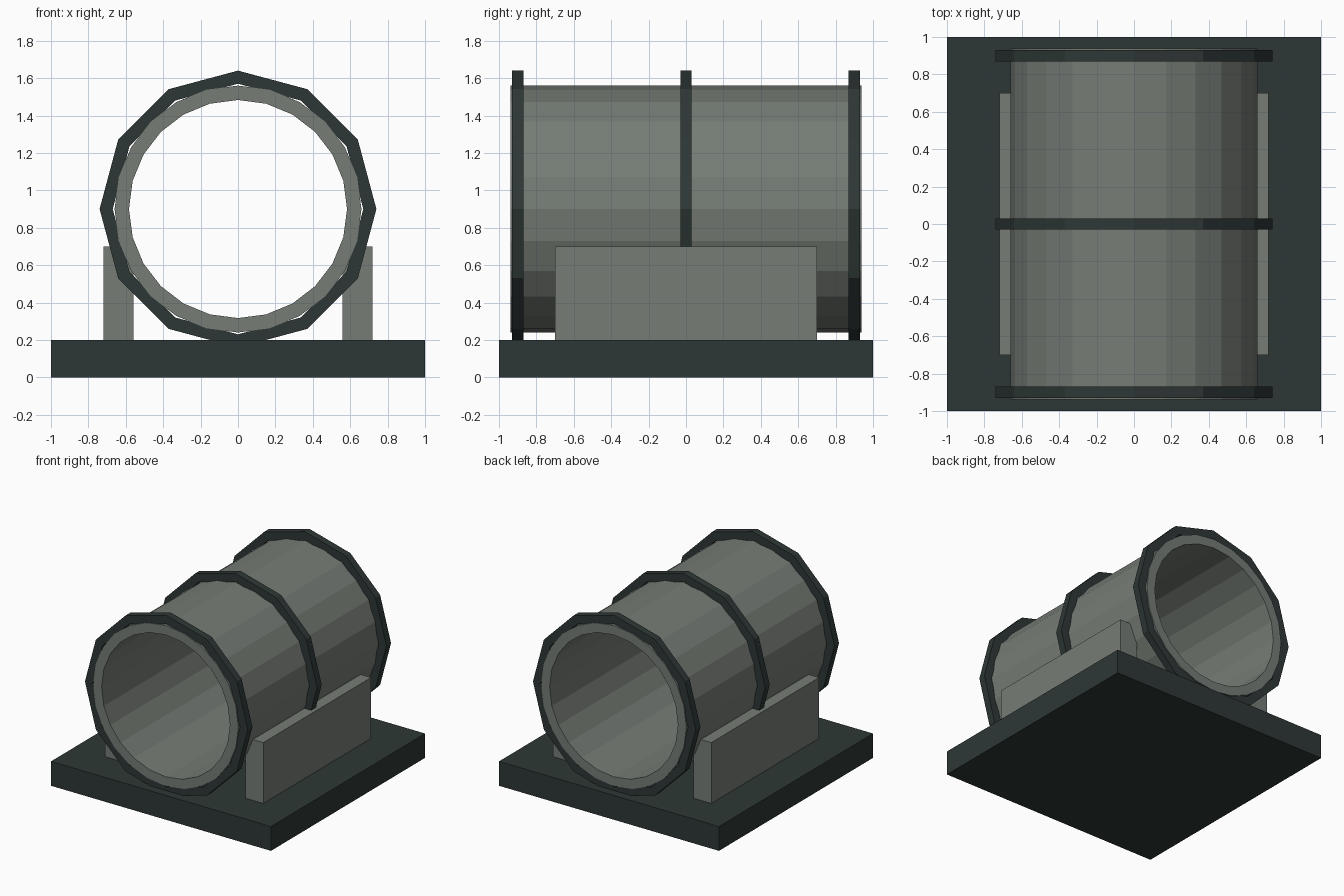
import bpy, bmesh, math

if "Cube" in bpy.data.objects:
    bpy.data.objects.remove(bpy.data.objects["Cube"])


def material(name, rgb):
    m = bpy.data.materials.new(name)
    m.diffuse_color = (*rgb, 1)
    m.use_nodes = True
    m.node_tree.nodes["Principled BSDF"].inputs["Base Color"].default_value = m.diffuse_color
    return m


concrete = material("grey concrete", (0.18, 0.202, 0.18))
dark = material("dark iron", (0.027, 0.039, 0.037))


def finish(name, bm, mat):
    bmesh.ops.recalc_face_normals(bm, faces=bm.faces)
    mesh = bpy.data.meshes.new(name)
    bm.to_mesh(mesh)
    bm.free()
    mesh.materials.append(mat)
    bpy.context.collection.objects.link(bpy.data.objects.new(name, mesh))


def box(name, lo, hi, mat):
    bm = bmesh.new()
    bmesh.ops.create_cube(bm, size=1)
    for v in bm.verts:
        v.co = [(a + b) / 2 + c * (b - a) for a, b, c in zip(lo, hi, v.co)]
    finish(name, bm, mat)


def tube(name, sides, outer, inner, y0, y1, mat, z=0.9):
    """Hollow faceted cylinder lying along y."""
    bm = bmesh.new()
    loops = []
    for r, y in ((outer, y0), (outer, y1), (inner, y1), (inner, y0)):
        angles = [2 * math.pi * i / sides for i in range(sides)]
        loops.append([bm.verts.new((r * math.cos(a), y, z + r * math.sin(a))) for a in angles])
    for k in range(4):
        p, q = loops[k], loops[(k + 1) % 4]
        for i in range(sides):
            j = (i + 1) % sides
            bm.faces.new((p[i], p[j], q[j], q[i]))
    finish(name, bm, mat)


# Base slab
box("base_slab", (-1, -1, 0), (1, 1, 0.2), dark)

# Pipe and its three bands
tube("pipe", 24, 0.66, 0.583, -0.938, 0.938, concrete)
for label, y in (("front", -0.9), ("middle", 0), ("back", 0.9)):
    tube(label + "_band", 12, 0.74, 0.67, y - 0.03, y + 0.03, dark)

# Side cradle blocks
box("left_cradle", (-0.72, -0.7, 0.2), (-0.56, 0.7, 0.7), concrete)
box("right_cradle", (0.56, -0.7, 0.2), (0.72, 0.7, 0.7), concrete)
